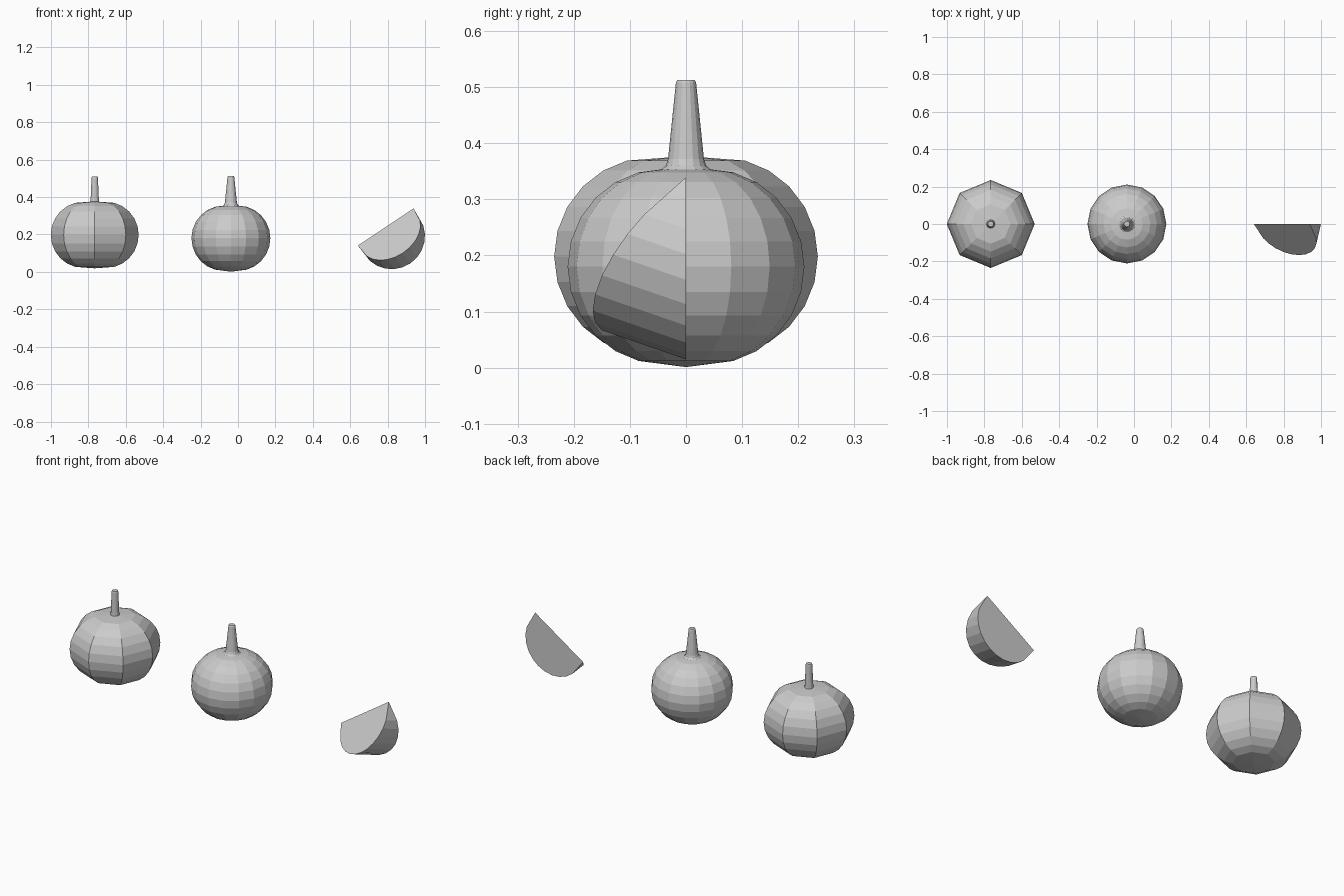
import bpy, bmesh
from math import sin, cos, radians, tau
from mathutils import Matrix

if "Cube" in bpy.data.objects:
    bpy.data.objects.remove(bpy.data.objects["Cube"])


def make_object(name, bm, matrix):
    bmesh.ops.recalc_face_normals(bm, faces=bm.faces)
    mesh = bpy.data.meshes.new(name)
    bm.to_mesh(mesh)
    bm.free()
    obj = bpy.data.objects.new(name, mesh)
    obj.matrix_world = matrix
    bpy.context.collection.objects.link(obj)
    return obj


def lathe(name, profile, sides, matrix, span=tau):
    """Turn a pole-to-pole (r, z) profile; a partial span is closed by cut faces."""
    bm = bmesh.new()
    full = span == tau
    bottom = bm.verts.new((0, 0, profile[0][1]))
    top = bm.verts.new((0, 0, profile[-1][1]))
    columns = []
    for i in range(sides if full else sides + 1):
        a = span * i / sides
        ring = [bm.verts.new((r * cos(a), r * sin(a), z)) for r, z in profile[1:-1]]
        columns.append([bottom] + ring + [top])
    for i in range(sides):
        a, b = columns[i], columns[(i + 1) % len(columns)]
        bm.faces.new((a[0], b[1], a[1]))
        for j in range(1, len(a) - 2):
            bm.faces.new((a[j], b[j], b[j + 1], a[j + 1]))
        bm.faces.new((a[-2], b[-2], a[-1]))
    if not full:
        bm.faces.new(columns[0])
        bm.faces.new(columns[-1][::-1])
    return make_object(name, bm, matrix)


def body_profile(core, rx, rz, pole):
    arc = [(core + rx * cos(radians(t)), rz * sin(radians(t))) for t in range(-75, 76, 15)]
    return [(0, -pole)] + arc + [(0, pole)]


ribbed = body_profile(0.06, 0.175, 0.177, 0.179)
rounded = body_profile(0.04, 0.171, 0.174, 0.179)

# Eight-sided pumpkin on the left
lathe("octagonal_pumpkin", ribbed, 8, Matrix.Translation((-0.766, 0, 0.198)))
lathe("octagonal_pumpkin_stem",
      [(0, 0.36), (0.024, 0.36), (0.022, 0.385), (0.017, 0.505), (0.015, 0.51), (0, 0.51)],
      12, Matrix.Translation((-0.766, 0, 0)))

# Rounder pumpkin in the middle
lathe("round_pumpkin", rounded, 16, Matrix.Translation((-0.038, 0, 0.18)))
lathe("round_pumpkin_stem",
      [(0, 0.345), (0.045, 0.352), (0.036, 0.36), (0.032, 0.372),
       (0.018, 0.508), (0.015, 0.513), (0, 0.513)],
      16, Matrix.Translation((-0.038, 0, 0)))

# One-eighth slice tipped onto its skin
tilt = Matrix.Translation((0.79, 0, 0.24)) @ Matrix.Rotation(radians(56.3), 4, 'Y')
lathe("pumpkin_slice", ribbed, 1, tilt, -tau / 8)
